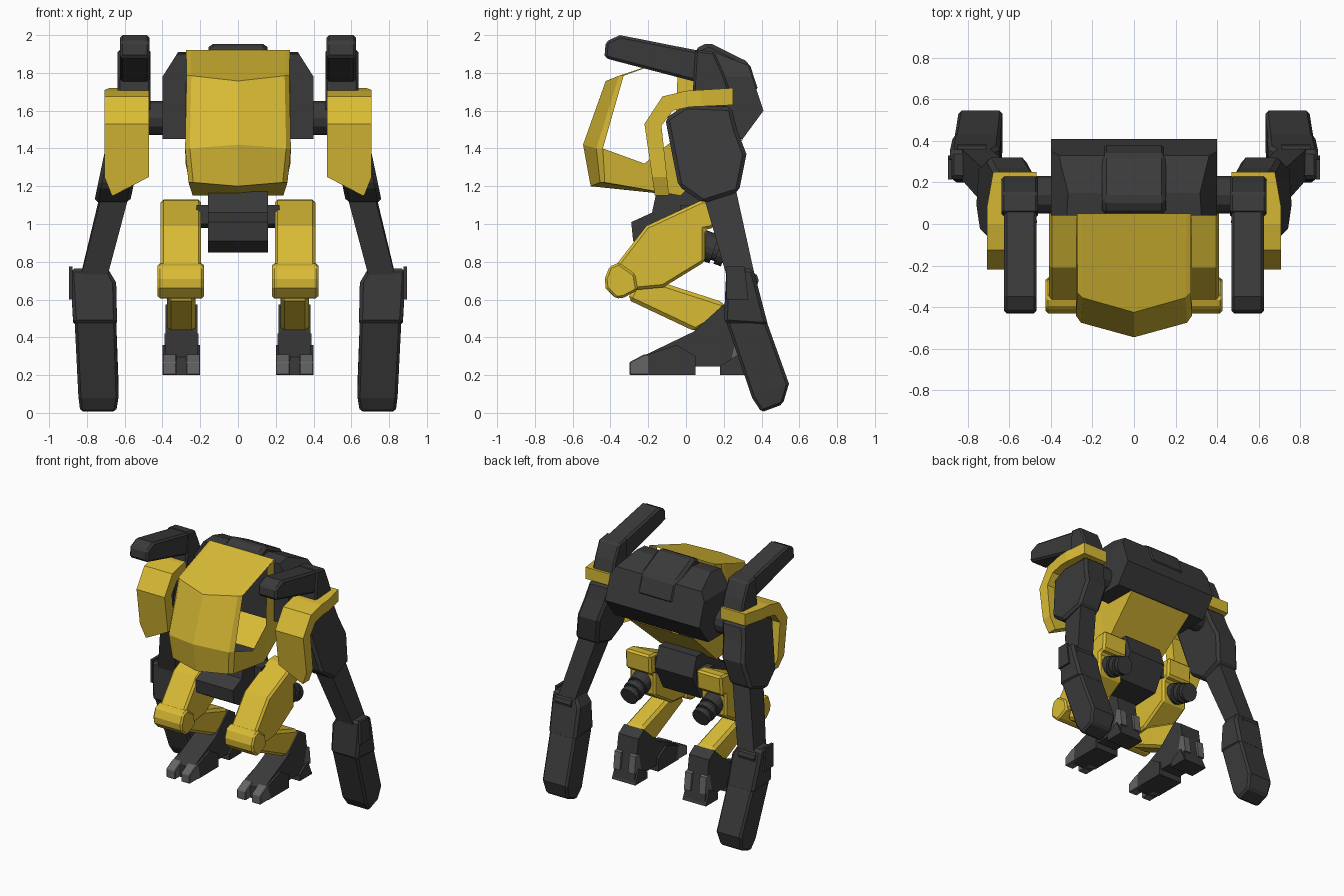
import bpy, bmesh, math
from mathutils import Vector


def material(name, rgb):
    m = bpy.data.materials.new(name)
    m.diffuse_color = (*rgb, 1)
    return m


YELLOW = material("yellow armour", (0.70, 0.50, 0.035))
DARK = material("dark grey metal", (0.042, 0.042, 0.043))
GREY = material("mid grey metal", (0.13, 0.13, 0.13))


def finish(name, bm, mat, bevel=0, mirror=True):
    bmesh.ops.recalc_face_normals(bm, faces=bm.faces)
    me = bpy.data.meshes.new(name)
    bm.to_mesh(me)
    bm.free()
    me.materials.append(mat)
    ob = bpy.data.objects.new(name, me)
    bpy.context.collection.objects.link(ob)
    if bevel:
        b = ob.modifiers.new("bevel", 'BEVEL')
        b.width, b.segments, b.limit_method = bevel, 1, 'ANGLE'
        b.angle_limit = math.radians(40)
    if mirror:
        ob.modifiers.new("mirror", 'MIRROR').use_clip = False
    return ob


def loft(name, rings, mat, bevel=0, mirror=True, cuts=()):
    """Skin closed rings of points, cap the ends, then slice off chamfer planes."""
    bm = bmesh.new()
    vs = [[bm.verts.new(p) for p in r] for r in rings]
    n = len(vs[0])
    for a, b in zip(vs, vs[1:]):
        for i in range(n):
            bm.faces.new((a[i], a[(i + 1) % n], b[(i + 1) % n], b[i]))
    bm.faces.new(vs[0])
    bm.faces.new(vs[-1])
    for co, no in cuts:
        geom = bm.verts[:] + bm.edges[:] + bm.faces[:]
        bmesh.ops.bisect_plane(bm, geom=geom, plane_co=co, plane_no=no, clear_outer=True)
        bmesh.ops.holes_fill(bm, edges=[e for e in bm.edges if e.is_boundary], sides=0)
    return finish(name, bm, mat, bevel, mirror)


def prism(name, profile, x0, x1, mat, **kw):
    """Side profile of (y, z) points extruded across x."""
    return loft(name, [[(x, y, z) for y, z in profile] for x in (x0, x1)], mat, **kw)


def limb(name, sections, mat, **kw):
    """Four-sided limb: sections of inner x, outer x, front (y, z), back (y, z)."""
    rings = [[(a, *f), (b, *f), (b, *k), (a, *k)] for a, b, f, k in sections]
    return loft(name, rings, mat, **kw)


def cylinder(name, start, end, radius, mat, sides=16):
    s, e = Vector(start), Vector(end)
    q = (e - s).to_track_quat('Z', 'Y')
    rings = [[c + q @ Vector((radius * math.cos(2 * math.pi * i / sides),
                              radius * math.sin(2 * math.pi * i / sides), 0))
              for i in range(sides)] for c in (s, e)]
    return loft(name, rings, mat)


# Cockpit shell: thin faceted sheet with a front ridge and open side windows
rows = [  # half width, side y, edge y, centre y, side z, centre z
    (0.275, 0.05, 0.05, 0.05, 1.92, 1.92),
    (0.272, -0.33, -0.355, -0.425, 1.785, 1.757),
    (0.280, -0.44, -0.475, -0.545, 1.40, 1.42),
    (0.262, -0.43, -0.455, -0.505, 1.22, 1.20),
    (0.24, -0.03, -0.03, -0.03, 1.15, 1.15),
    (0.27, 0.30, 0.30, 0.30, 1.445, 1.445)]
bm = bmesh.new()
grid = []
for w, ys, ye, yc, zs, zc in rows:
    half = [(w, ys, zs), (w - 0.025, ye, zs)]
    pts = half + [(0, yc, zc)] + [(-x, y, z) for x, y, z in reversed(half)]
    grid.append([bm.verts.new(p) for p in pts])
for a, b in zip(grid, grid[1:]):
    for i in range(4):
        bm.faces.new((a[i], a[i + 1], b[i + 1], b[i]))
for s, col in ((1, 0), (-1, 4)):
    low = bm.verts.new((s * 0.278, -0.22, 1.32))
    mid = bm.verts.new((s * 0.278, -0.06, 1.45))
    top = bm.verts.new((s * 0.276, -0.04, 1.888))
    c = [r[col] for r in grid]
    for f in ((c[2], low, c[4], c[3]), (low, mid, c[4]), (mid, c[5], c[4]),
              (mid, top, c[0], c[5])):
        bm.faces.new(f)
finish("cockpit_shell", bm, YELLOW, mirror=False)

# Rear torso housing and its raised spine cover
prism("rear_torso", [(0.042, 1.45), (0.042, 1.9), (0.15, 1.91), (0.33, 1.84), (0.41, 1.60), (0.30, 1.45)],
      -0.4, 0.4, DARK, mirror=False,
      cuts=[((s * 0.4, 0, 1.78), (s * 0.11, 0, 0.07)) for s in (1, -1)])
prism("spine_cover", [(0.045, 1.86), (0.045, 1.925), (0.12, 1.962), (0.335, 1.855), (0.385, 1.70), (0.2, 1.7)],
      -0.155, 0.155, DARK, bevel=0.022, mirror=False)

# Pelvis and hip beam
prism("pelvis", [(-0.29, 1.01), (-0.18, 1.06), (-0.15, 1.2), (0.10, 1.2), (0.15, 1.05),
                 (0.05, 0.86), (-0.18, 0.85), (-0.28, 0.91)], -0.16, 0.16, DARK, mirror=False)
prism("hip_beam", [(-0.03, 1.0), (-0.03, 1.1), (0.1, 1.1), (0.1, 0.98)], -0.22, 0.22, DARK, mirror=False)

# Legs
prism("thigh", [(-0.38, 0.77), (-0.21, 0.99), (0.08, 1.125), (0.16, 1.13), (0.15, 0.98),
                (0.1, 0.97), (0.1, 0.8), (-0.12, 0.665), (-0.28, 0.65)],
      0.195, 0.41, YELLOW, bevel=0.015)
prism("knee_guard", [(-0.43, 0.71), (-0.405, 0.775), (-0.355, 0.795), (-0.27, 0.735), (-0.255, 0.65),
                     (-0.33, 0.61), (-0.37, 0.605), (-0.425, 0.66)],
      0.18, 0.425, YELLOW, bevel=0.012)
prism("shin", [(-0.31, 0.60), (-0.27, 0.68), (-0.14, 0.695), (0.2, 0.585), (0.22, 0.53), (0.05, 0.43)],
      0.225, 0.375, YELLOW, bevel=0.02)
for i, (a, b, r) in enumerate(((0.08, 0.15, 0.08), (0.15, 0.17, 0.06), (0.17, 0.21, 0.075),
                               (0.21, 0.225, 0.055), (0.225, 0.26, 0.068))):
    cylinder(f"thigh_canister_{i + 1}", (0.305, a, 0.92 - 0.35 * a), (0.305, b, 0.92 - 0.35 * b), r, DARK)

# Feet
prism("foot", [(-0.24, 0.2), (-0.24, 0.295), (0.04, 0.43), (0.2, 0.575), (0.27, 0.53), (0.29, 0.4),
               (0.325, 0.2), (0.18, 0.2), (0.18, 0.245), (0.05, 0.245), (0.05, 0.2)],
      0.215, 0.385, DARK)
prism("foot_sole", [(-0.2, 0.2), (-0.2, 0.31), (-0.05, 0.36), (0.05, 0.3), (0.05, 0.2)], 0.2, 0.4, DARK)
prism("heel_block", [(0.18, 0.2), (0.18, 0.25), (0.28, 0.31), (0.33, 0.2)], 0.2, 0.4, DARK)
for side, x in (("inner", 0.2), ("outer", 0.325)):
    prism(side + "_toe", [(-0.3, 0.2), (-0.3, 0.268), (-0.225, 0.308), (-0.19, 0.31), (-0.17, 0.2)],
          x, x + 0.075, GREY, bevel=0.005)
    prism(side + "_heel_strut", [(0.24, 0.28), (0.27, 0.42), (0.31, 0.41), (0.325, 0.28)],
          x + 0.01, x + 0.065, GREY)

# Upper arms lean outward towards the elbow
arm = [(-0.11, 1.56), (0.0, 1.63), (0.24, 1.62), (0.27, 1.5), (0.32, 1.37), (0.28, 1.17),
       (0.09, 1.11), (-0.04, 1.2), (-0.06, 1.3)]
loft("upper_arm", [[(x + 0.21 * (1.6 - z), y, z) for y, z in arm] for x in (0.47, 0.66)], DARK, bevel=0.02)
cylinder("shoulder_axle", (0.36, 0.14, 1.56), (0.5, 0.14, 1.56), 0.09, DARK, 12)

# Bent shoulder armour plate with clipped lower corners
prism("shoulder_armour", [(0.25, 1.72), (0.0, 1.705), (-0.125, 1.675), (-0.22, 1.53), (-0.165, 1.15),
                          (-0.09, 1.15), (-0.13, 1.52), (-0.07, 1.6), (0.02, 1.62), (0.25, 1.63)],
      0.47, 0.708, YELLOW,
      cuts=[((0.708, 0, 1.25), (0.1, 0, -0.04)), ((0.47, 0, 1.25), (-0.1, 0, -0.19)),
            ((0.708, 0.08, 1.6), (0.17, 0.03, 0))])

# Shoulder cannons
prism("cannon_barrel", [(-0.432, 1.88), (-0.425, 1.965), (-0.35, 2.0), (0.08, 1.915), (0.08, 1.745), (-0.38, 1.865)],
      0.468, 0.625, DARK, bevel=0.014)
prism("cannon_mount", [(0.05, 1.925), (0.15, 1.91), (0.2, 1.8), (0.235, 1.7), (0.2, 1.6), (0.03, 1.6)],
      0.462, 0.637, DARK, bevel=0.012)

# Forearms
limb("arm_strut", [(0.575, 0.72, (0.09, 1.16), (0.26, 1.2)),
                   (0.70, 0.84, (0.225, 0.69), (0.37, 0.70))], DARK)
cylinder("elbow_hinge", (0.71, 0.335, 0.70), (0.85, 0.335, 0.70), 0.05, DARK, 10)
limb("forearm_sleeve", [(0.69, 0.885, (0.215, 0.765), (0.355, 0.765)),
                        (0.645, 0.885, (0.21, 0.69), (0.375, 0.69)),
                        (0.64, 0.872, (0.2, 0.475), (0.435, 0.46))], DARK, bevel=0.018)
limb("forearm_club", [(0.645, 0.865, (0.21, 0.49), (0.425, 0.49)),
                      (0.632, 0.845, (0.35, 0.08), (0.545, 0.155)),
                      (0.645, 0.835, (0.40, 0.003), (0.512, 0.045))], DARK, bevel=0.014)
prism("elbow_plate", [(0.215, 0.6), (0.215, 0.775), (0.31, 0.775), (0.33, 0.6)], 0.875, 0.895, DARK)
